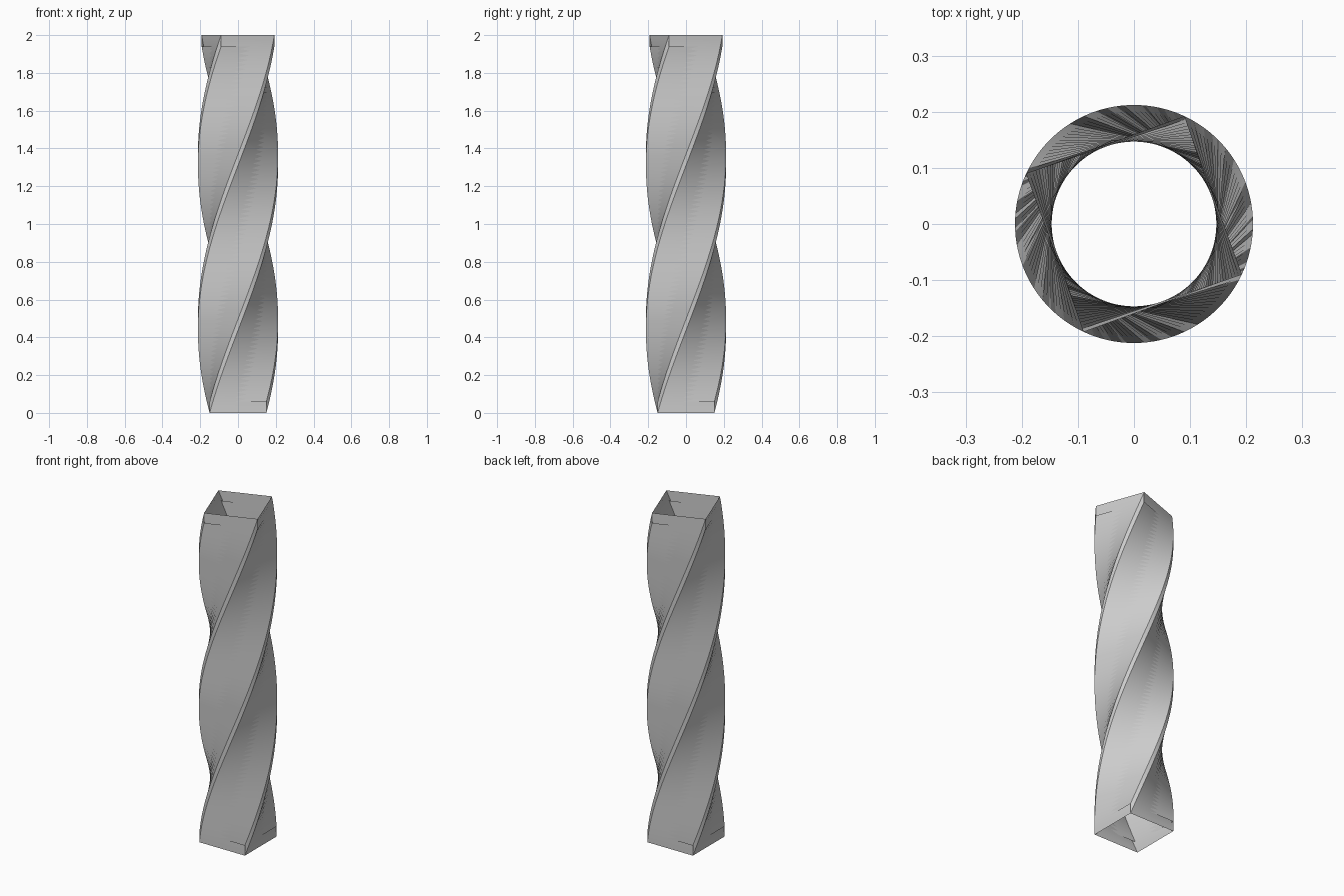
import bpy, bmesh, math

if "Cube" in bpy.data.objects:
    bpy.data.objects.remove(bpy.data.objects["Cube"])

H = 2.0      # total height
HALF = 0.15  # half side of the square section
T = 0.06     # height of the thin box that is swept

# Profile: edges of a thin square box standing on z = 0
bm = bmesh.new()
rings = []
for z in (0.0, T):
    ring = [bm.verts.new((sx * HALF, sy * HALF, z))
            for sx, sy in ((-1, -1), (1, -1), (1, 1), (-1, 1))]
    for i in range(4):
        bm.edges.new((ring[i], ring[(i + 1) % 4]))
    rings.append(ring)
for low, high in zip(*rings):
    bm.edges.new((low, high))
mesh = bpy.data.meshes.new("twisted_column")
bm.to_mesh(mesh)
bm.free()
column = bpy.data.objects.new("twisted_column", mesh)
bpy.context.collection.objects.link(column)

# Helical sweep upward: open walls with narrow ribbons along the corners
screw = column.modifiers.new("twist", 'SCREW')
screw.axis = 'Z'
screw.angle = math.radians(200)
screw.screw_offset = H - T
screw.steps = 80
screw.render_steps = 80
screw.use_normal_calculate = True
screw.use_smooth_shade = False

# Apply the sweep and smooth along the twist, keeping the corners sharp
bpy.context.view_layer.objects.active = column
column.select_set(True)
bpy.ops.object.modifier_apply(modifier=screw.name)
bpy.ops.object.shade_smooth_by_angle(angle=math.radians(30))
